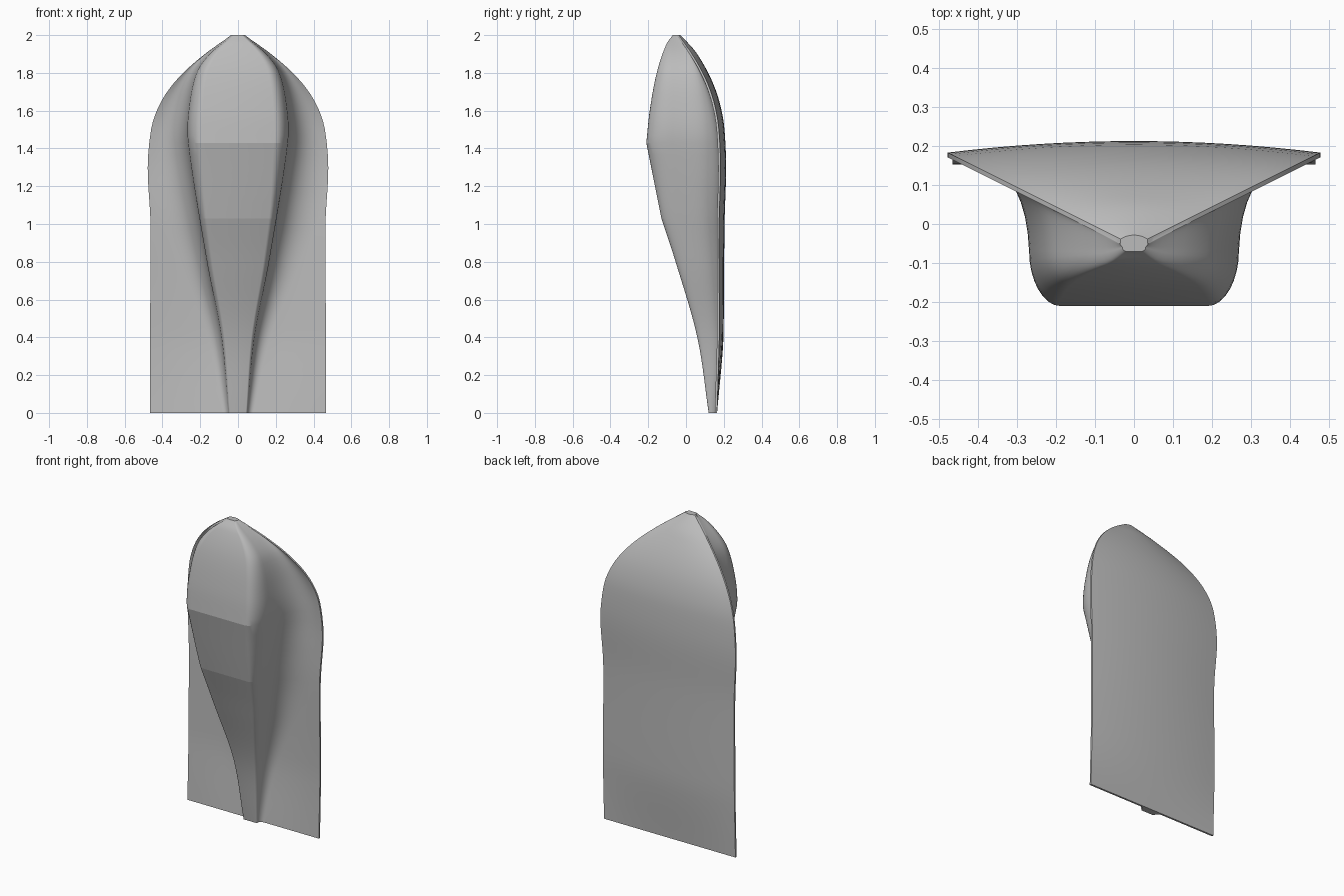
import bpy
import bmesh
import math

cube = bpy.data.objects.get("Cube")
if cube:
    bpy.data.objects.remove(cube, do_unlink=True)

LIP = 0.012          # thickness of the shell rim
PEAK = 1.43          # height of the hull's upper fold
WAIST = 1.03         # height of the hull's lower fold

# Height-keyed dimensions: (z, value)
HALF_WIDTH = [(0, .465), (.5, .465), (1, .463), (1.3, .478), (1.5, .46), (1.6, .43),
              (1.7, .375), (1.8, .29), (1.9, .175), (2, .035)]
HULL_WIDTH = [(0, .05), (.4, .088), (.8, .165), (PEAK, .265), (1.6, .262),
              (1.8, .22), (1.9, .15), (2, .03)]
CORNER = [(0, .008), (WAIST, .04), (PEAK, .075), (1.8, .06), (2, .01)]
BULGE = [(0, 0), (.4, .022), (1.9, .028), (2, .01)]
HULL_LOW = [(0, .12), (.4, .06), (.8, -.055), (WAIST, -.13)]
HULL_MID = [(WAIST, -.13), (PEAK, -.21)]
HULL_TOP = [(PEAK, -.21), (1.6, -.192), (1.8, -.155), (1.95, -.105), (2, -.07)]


def sample(keys, z):
    """Smooth interpolation through height-keyed values."""
    def slope(i):
        a, b = keys[max(i - 1, 0)], keys[min(i + 1, len(keys) - 1)]
        return (b[1] - a[1]) / (b[0] - a[0])
    i = 0
    while i < len(keys) - 2 and z > keys[i + 1][0]:
        i += 1
    (z0, v0), (z1, v1) = keys[i], keys[i + 1]
    h = z1 - z0
    t = (z - z0) / h
    s = 1 - t
    return (v0 * s * s * (1 + 2 * t) + v1 * t * t * (1 + 2 * s)
            + h * s * t * (slope(i) * s - slope(i + 1) * t))


def hull_front(z):
    keys = HULL_LOW if z <= WAIST else HULL_MID if z <= PEAK else HULL_TOP
    return sample(keys, z)


def section(z):
    """Closed outline at height z: curved back, thin rim, filleted hull."""
    w, b, r = (sample(k, z) for k in (HALF_WIDTH, HULL_WIDTH, CORNER))
    front, bulge = hull_front(z), sample(BULGE, z)
    rim = .183 - (.478 - w) / 2 - LIP * max(0, 1 - z / .4)

    def back(x):
        return rim + bulge * (1 - (x / w) ** 2)

    depth = rim - front
    start = min(w, b + .7 * depth)
    end_y = front + max(r, .35 * depth)
    half = []
    # flange
    for i in range(4):
        x = w + (start - w) * i / 4
        half.append((x, back(x) - LIP))
    # fillet between flange and hull
    p = ((start, back(start) - LIP), (b + .01, back(b) - LIP), (b, end_y))
    for i in range(10):
        t = i / 10
        half.append(tuple((1 - t) ** 2 * p[0][k] + 2 * t * (1 - t) * p[1][k]
                          + t * t * p[2][k] for k in (0, 1)))
    # rounded hull corner
    for i in range(9):
        a = math.pi / 2 * i / 8
        half.append((b - r + r * math.cos(a),
                     end_y - (end_y - front) * math.sin(a)))
    mirrored = [(-x, y) for x, y in reversed(half)]
    rear = [(w * (i / 8 - 1), back(w * (i / 8 - 1))) for i in range(17)]
    return half + mirrored + rear, len(half)


# Loft the outlines from base to tip
levels = [WAIST * i / 16 for i in range(16)]
levels += [WAIST + (PEAK - WAIST) * i / 6 for i in range(6)]
levels += [PEAK + (2 - PEAK) * math.sin(math.pi / 2 * i / 24) for i in range(25)]

bm = bmesh.new()
rings = []
for z in levels:
    outline, n = section(z)
    rings.append([bm.verts.new((x, y, z)) for x, y in outline])
for low, high in zip(rings, rings[1:]):
    for i in range(len(low)):
        j = (i + 1) % len(low)
        bm.faces.new((low[i], low[j], high[j], high[i]))
bm.faces.new(rings[0])
bm.faces.new(rings[-1])
bmesh.ops.recalc_face_normals(bm, faces=bm.faces)

# Keep the two folds across the hull front crisp
for ring in (rings[16], rings[22]):
    for i in range(n - 4, n + 3):
        edge = bm.edges.get((ring[i], ring[i + 1]))
        edge.smooth = False

mesh = bpy.data.meshes.new("hull_shell")
bm.to_mesh(mesh)
bm.free()
shell = bpy.data.objects.new("hull_shell", mesh)
bpy.context.collection.objects.link(shell)

# Plain grey finish
grey = bpy.data.materials.new("plain_grey")
grey.use_nodes = True
colour = (.5, .5, .5, 1)
grey.diffuse_color = colour
grey.node_tree.nodes["Principled BSDF"].inputs["Base Color"].default_value = colour
mesh.materials.append(grey)

# Smooth shading with sharp rims
for obj in bpy.context.selected_objects:
    obj.select_set(False)
shell.select_set(True)
bpy.context.view_layer.objects.active = shell
for poly in mesh.polygons:
    poly.use_smooth = True
bpy.ops.object.shade_smooth_by_angle(angle=math.radians(35), keep_sharp_edges=True)
